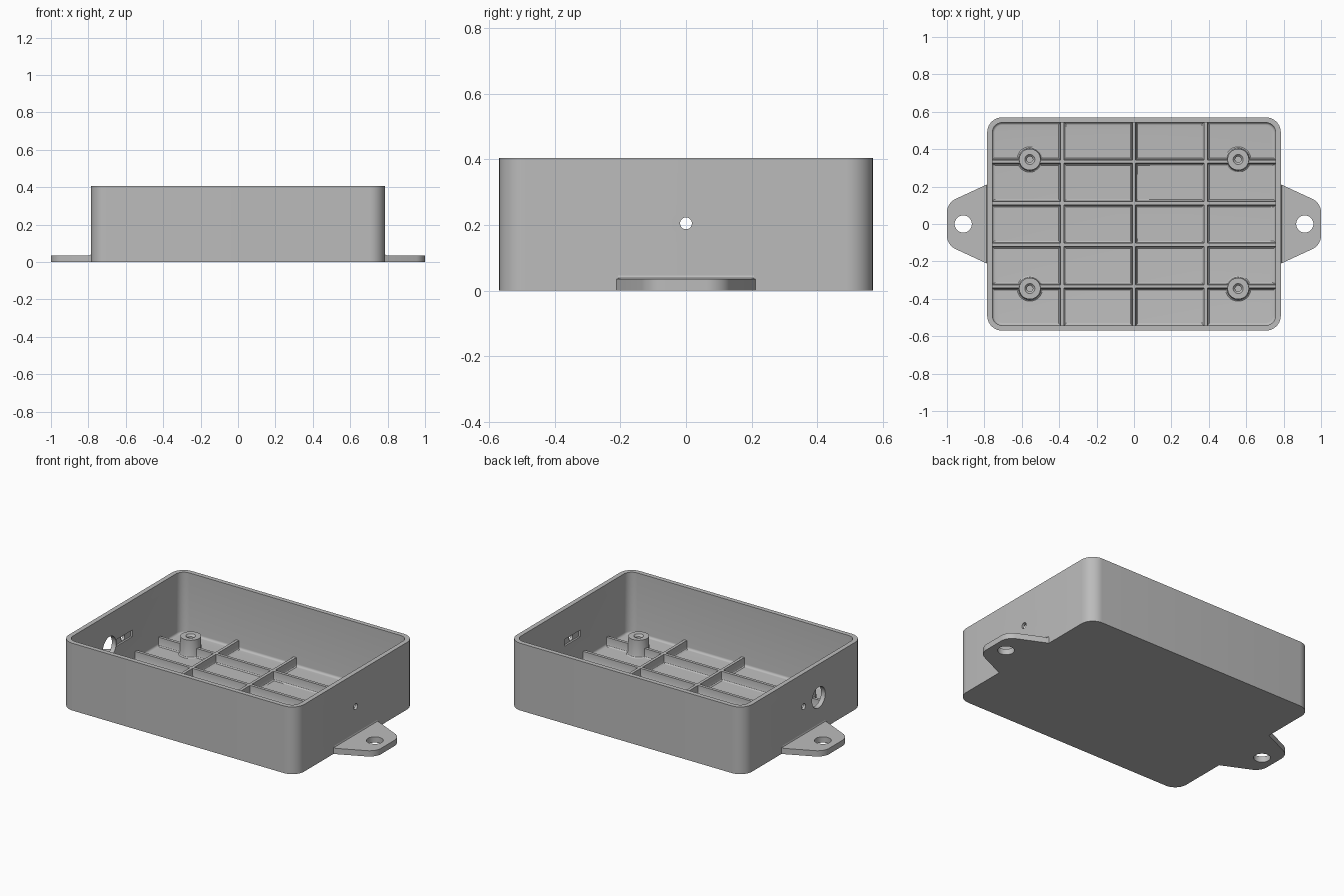
import bpy, bmesh, math
from mathutils import Vector

if "Cube" in bpy.data.objects:
    bpy.data.objects.remove(bpy.data.objects["Cube"])

grey = bpy.data.materials.new("grey plastic")
grey.diffuse_color = (0.5, 0.5, 0.5, 1)
grey.use_nodes = True
grey.node_tree.nodes["Principled BSDF"].inputs["Base Color"].default_value = grey.diffuse_color
parts, cutters = [], []


def loft(name, rings, store=parts):
    """Closed solid through rings that share the same point count."""
    bm = bmesh.new()
    vs = [[bm.verts.new(p) for p in ring] for ring in rings]
    n = len(vs[0])
    bm.faces.new(vs[0])
    bm.faces.new(vs[-1])
    for a, b in zip(vs, vs[1:]):
        for i in range(n):
            j = (i + 1) % n
            bm.faces.new((a[i], a[j], b[j], b[i]))
    bmesh.ops.recalc_face_normals(bm, faces=bm.faces)
    mesh = bpy.data.meshes.new(name)
    bm.to_mesh(mesh)
    bm.free()
    mesh.materials.append(grey)
    ob = bpy.data.objects.new(name, mesh)
    bpy.context.collection.objects.link(ob)
    store.append(ob)
    return ob


def rounded_rect(hx, hy, r, z, n=10):
    pts = []
    for k, (sx, sy) in enumerate([(1, 1), (-1, 1), (-1, -1), (1, -1)]):
        for i in range(n + 1):
            a = math.pi / 2 * (k + i / n)
            pts.append((sx * (hx - r) + r * math.cos(a), sy * (hy - r) + r * math.sin(a), z))
    return pts


def circle(c, r, axis="z", n=40):
    out = []
    for i in range(n):
        u, v = r * math.cos(math.tau * i / n), r * math.sin(math.tau * i / n)
        out.append(Vector(c) + Vector((u, v, 0) if axis == "z" else (0, u, v)))
    return out


def box(name, c, h, store):
    return loft(name, [[(c[0] + a * h[0], c[1] + b * h[1], c[2] + s * h[2])
                        for a, b in ((-1, -1), (1, -1), (1, 1), (-1, 1))] for s in (-1, 1)], store)


def cut(ob, tool):
    m = ob.modifiers.new("cut", "BOOLEAN")
    m.operation, m.solver, m.object = "DIFFERENCE", "EXACT", tool
    tool.hide_render = True


FLOOR, TOP = 0.035, 0.405
HX, HY = 0.785, 0.57
IX, IY = 0.757, 0.542

# tray shell with a filleted inner floor edge
tray = loft("tray", [rounded_rect(HX, HY, 0.08, 0), rounded_rect(HX, HY, 0.08, TOP)])
f = 0.014
rings = []
for i in range(6):
    a = math.pi / 2 * i / 5
    d = f * (1 - math.sin(a))
    rings.append(rounded_rect(IX - d, IY - d, 0.052 - d, FLOOR + f * (1 - math.cos(a))))
rings.append(rounded_rect(IX, IY, 0.052, 0.5))
cut(tray, loft("cavity_cutter", rings, cutters))

# side wall holes: small pin hole in both walls, large cable hole on the left
for s in (-1, 1):
    cut(tray, box("pocket_cutter", (s * (IX - 0.01), 0, 0.205), (0.021, 0.075, 0.02), cutters))
    cut(tray, loft("pin_cutter", [circle((s * x, 0, 0.205), 0.018, "x") for x in (0.72, 0.83)], cutters))
cut(tray, loft("cable_cutter", [circle((x, -0.143, 0.205), 0.063, "x") for x in (-0.72, -0.83)], cutters))

# floor ribs, slightly flared at the base
profile = [(-0.02, 0.03), (-0.02, FLOOR), (-0.013, 0.04), (-0.01, 0.048), (-0.009, 0.086),
           (0.009, 0.086), (0.01, 0.048), (0.013, 0.04), (0.02, FLOOR), (0.02, 0.03)]
ribs = []
for x in (-0.383, 0, 0.383):
    loft("cross_rib", [[(x + w, y, z) for w, z in profile] for y in (-IY - 0.005, IY + 0.005)])
for y in (-0.334, -0.111, 0.111, 0.334):
    ribs.append(loft("long_rib", [[(x, y + w, z) for w, z in profile] for x in (-IX - 0.005, IX + 0.005)]))

# screw posts with chamfered pilot holes
for sx in (-1, 1):
    for sy in (-1, 1):
        c = (sx * 0.557, sy * 0.345)
        post = loft("screw_post", [circle((*c, z), r) for z, r in
                                   ((0.03, 0.068), (FLOOR, 0.068), (0.04, 0.061), (0.048, 0.058), (0.14, 0.057))])
        drill = loft("pilot_cutter", [circle((*c, z), r, n=24) for z, r in
                                      ((0.05, 0.016), (0.128, 0.016), (0.14, 0.027), (0.16, 0.027))], cutters)
        cut(post, drill)
        for rib in ribs:
            if abs(rib.data.vertices[0].co.y - c[1]) < 0.1:
                cut(rib, drill)

# mounting ears: tapered plate with a rounded tip and screw hole
outline = [(0.77, -0.217), (0.785, -0.212)]
R = 0.08
slope = math.atan2(0.08, 0.175)
end = math.pi / 2 - slope
cy = 0.113 - R * math.tan(end / 2)
arc = [(1 - R + R * math.cos(end * i / 10), cy + R * math.sin(end * i / 10)) for i in range(11)]
outline += [(x, -y) for x, y in reversed(arc)] + arc + [(0.785, 0.212), (0.77, 0.217)]
for s, side in ((-1, "left"), (1, "right")):
    ear = loft(side + "_ear", [[(s * x, y, z) for x, y in outline] for z in (0, 0.035)])
    cut(ear, loft("ear_cutter", [circle((s * 0.913, 0, z), 0.046) for z in (-0.05, 0.1)], cutters))
    # small fillet where the ear meets the wall
    fillet = [(0.78, 0.03), (0.78, 0.046), (0.785, 0.046), (0.788, 0.039), (0.796, 0.035), (0.796, 0.03)]
    loft(side + "_ear_fillet", [[(s * x, y, z) for x, z in fillet] for y in (-0.207, 0.207)])

# apply the cuts, drop the cutters, shade
bpy.ops.object.select_all(action="DESELECT")
for ob in parts:
    ob.select_set(True)
bpy.context.view_layer.objects.active = tray
bpy.ops.object.convert(target="MESH")
for ob in cutters:
    bpy.data.objects.remove(ob)
bpy.ops.object.shade_smooth_by_angle(angle=math.radians(30))
